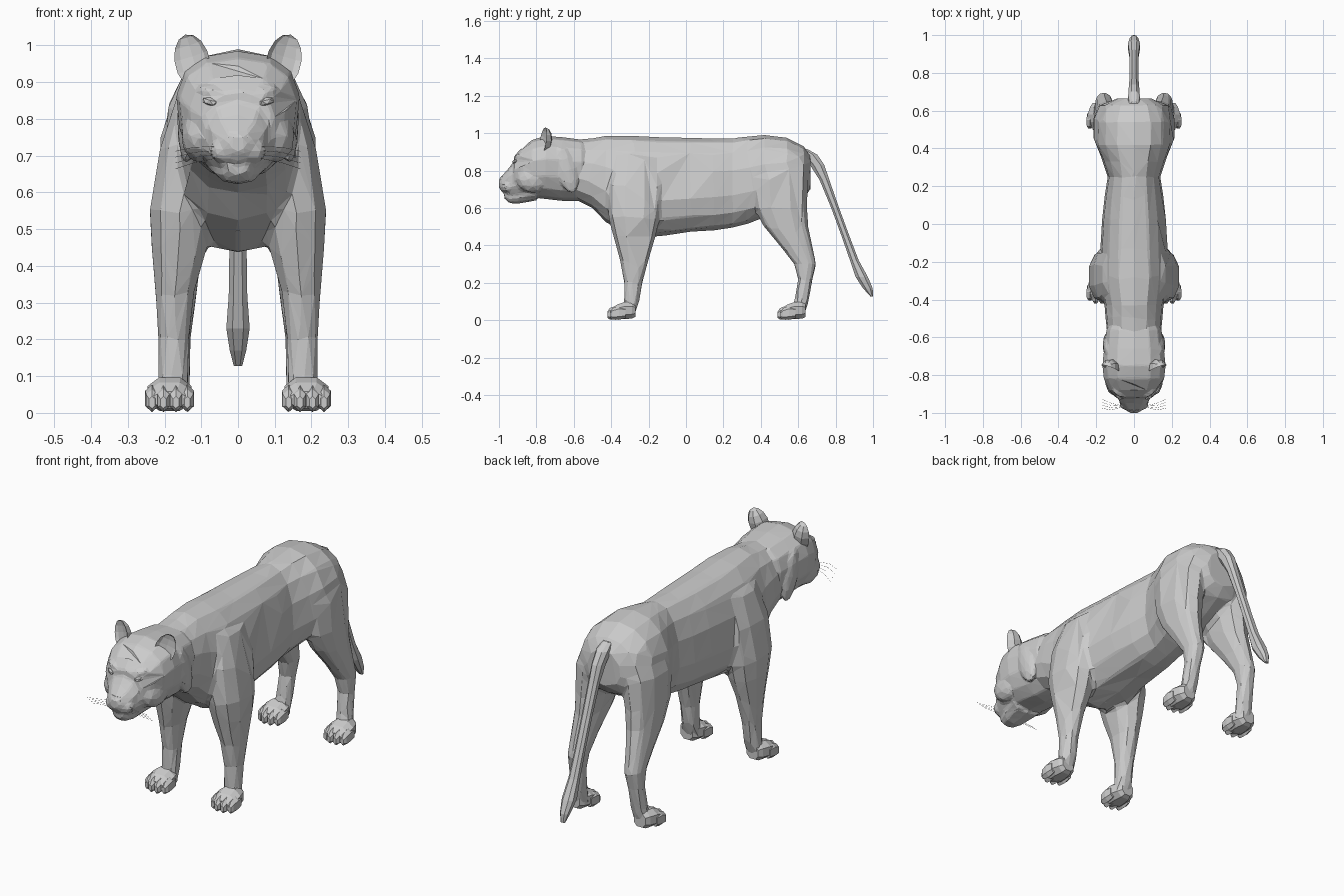
import bpy, bmesh, math
from mathutils import Matrix, Vector, Euler


def finish(name, bm):
    bmesh.ops.recalc_face_normals(bm, faces=bm.faces)
    me = bpy.data.meshes.new(name)
    bm.to_mesh(me)
    bm.free()
    ob = bpy.data.objects.new(name, me)
    bpy.context.collection.objects.link(ob)
    return ob


def fuse(ob, voxel, ratio, smooth=2):
    """Merge overlapping volumes into one skin, then facet it."""
    m = ob.modifiers.new("skin", 'REMESH')
    m.mode = 'VOXEL'
    m.voxel_size = voxel
    m = ob.modifiers.new("soften", 'SMOOTH')
    m.factor = 0.5
    m.iterations = smooth
    m = ob.modifiers.new("facet", 'DECIMATE')
    m.ratio = ratio
    m.use_symmetry = True


def skin_rings(bm, rings):
    vs = [[bm.verts.new(p) for p in r] for r in rings]
    n = len(vs[0])
    for a, b in zip(vs, vs[1:]):
        for i in range(n):
            j = (i + 1) % n
            bm.faces.new((a[i], a[j], b[j], b[i]))
    bm.faces.new(vs[0])
    bm.faces.new(vs[-1])


def unit_ring(n, p):
    out = []
    for i in range(n):
        a = math.tau * (i + 0.5) / n
        c, s = math.cos(a), math.sin(a)
        out.append((math.copysign(abs(c) ** p, c), math.copysign(abs(s) ** p, s)))
    return out


def loft_y(bm, secs, n=14, p=0.85, taper=0.0, x=0):
    """Sections (y, z_low, z_high, half_width)."""
    skin_rings(bm, [[(x + w * c * (1 + taper * s), y, (lo + hi) / 2 + s * (hi - lo) / 2)
                     for c, s in unit_ring(n, p)] for y, lo, hi, w in secs])


def loft_z(bm, secs, n=10, p=0.85, side=1):
    """Sections (z, x, y_front, y_back, half_width)."""
    skin_rings(bm, [[(side * (x + w * c), (f + b) / 2 + s * (b - f) / 2, z)
                     for c, s in unit_ring(n, p)] for z, x, f, b, w in secs])


def blob(bm, loc, size, rot=(0, 0, 0), sub=2):
    m = Matrix.LocRotScale(Vector(loc), Euler(rot), Vector(size))
    bmesh.ops.create_icosphere(bm, subdivisions=sub, radius=1, matrix=m)


SIDES = ((1, "left"), (-1, "right"))

# trunk with the four legs
trunk = [(-0.64, 0.67, 0.96, 0.135), (-0.5, 0.60, 0.972, 0.15), (-0.43, 0.525, 0.985, 0.155),
         (-0.28, 0.435, 0.985, 0.185), (-0.13, 0.45, 0.978, 0.177), (0.03, 0.472, 0.974, 0.168),
         (0.15, 0.48, 0.972, 0.154), (0.25, 0.495, 0.973, 0.138), (0.33, 0.515, 0.982, 0.165),
         (0.42, 0.55, 0.99, 0.2), (0.54, 0.60, 0.975, 0.198), (0.63, 0.65, 0.93, 0.16),
         (0.665, 0.70, 0.88, 0.09)]
front_leg = [(0.87, 0.115, -0.38, -0.15, 0.05), (0.72, 0.14, -0.42, -0.12, 0.075),
             (0.55, 0.155, -0.415, -0.14, 0.089), (0.45, 0.16, -0.39, -0.162, 0.078),
             (0.33, 0.172, -0.355, -0.198, 0.055), (0.2, 0.175, -0.332, -0.232, 0.043),
             (0.1, 0.176, -0.332, -0.248, 0.042), (0.03, 0.182, -0.34, -0.275, 0.048)]
hind_leg = [(0.88, 0.10, 0.37, 0.63, 0.07), (0.75, 0.125, 0.35, 0.652, 0.09),
            (0.6, 0.14, 0.365, 0.648, 0.077), (0.5, 0.147, 0.415, 0.654, 0.066),
            (0.4, 0.155, 0.50, 0.675, 0.054), (0.3, 0.16, 0.578, 0.697, 0.046),
            (0.22, 0.165, 0.598, 0.678, 0.039), (0.1, 0.171, 0.58, 0.655, 0.04),
            (0.03, 0.178, 0.56, 0.635, 0.048)]
bm = bmesh.new()
loft_y(bm, trunk, taper=-0.1)
for s, _ in SIDES:
    loft_z(bm, front_leg, side=s)
    loft_z(bm, hind_leg, side=s)
fuse(finish("body_and_legs", bm), 0.013, 0.028, 1)

# head: skull, muzzle, chin, brows, cheeks, jaw ruff
bm = bmesh.new()
loft_y(bm, [(-0.48, 0.66, 0.94, 0.10), (-0.56, 0.637, 0.965, 0.145), (-0.66, 0.637, 0.978, 0.158),
            (-0.75, 0.648, 0.985, 0.167), (-0.82, 0.655, 0.965, 0.159), (-0.88, 0.66, 0.92, 0.132),
            (-0.92, 0.67, 0.875, 0.095)], taper=0.1)
loft_y(bm, [(-0.80, 0.65, 0.89, 0.13), (-0.90, 0.65, 0.875, 0.10), (-0.95, 0.66, 0.81, 0.074),
            (-0.985, 0.685, 0.77, 0.043), (-1.0, 0.71, 0.755, 0.022)], n=10)
loft_y(bm, [(-0.80, 0.64, 0.74, 0.09), (-0.90, 0.622, 0.72, 0.065), (-0.945, 0.626, 0.70, 0.045),
            (-0.972, 0.65, 0.70, 0.028)], n=10)
for s, _ in SIDES:
    blob(bm, (s * 0.036, -0.948, 0.715), (0.042, 0.04, 0.038))
    blob(bm, (s * 0.07, -0.89, 0.873), (0.045, 0.026, 0.017), (0, -s * 0.25, s * 0.4))
    blob(bm, (s * 0.105, -0.82, 0.755), (0.05, 0.09, 0.075))
    blob(bm, (s * 0.14, -0.64, 0.80), (0.026, 0.055, 0.13), (0.3, 0, 0))
fuse(finish("head", bm), 0.008, 0.055)

# cupped ears
for s, label in SIDES:
    bm = bmesh.new()
    bmesh.ops.create_uvsphere(bm, u_segments=8, v_segments=7, radius=1)
    for v in bm.verts:
        if v.co.y < -0.01:
            v.co.y *= -0.3
    bm.transform(Matrix.LocRotScale(Vector((s * 0.124, -0.765, 0.955)),
                                    Euler((-0.1, s * 0.3, s * 0.3)), Vector((0.05, 0.05, 0.078))))
    finish(label + "_ear", bm)

# eyes, nose
for s, label in SIDES:
    bm = bmesh.new()
    blob(bm, (s * 0.078, -0.915, 0.847), (0.024, 0.013, 0.012), (0, -s * 0.25, s * 0.5), 1)
    finish(label + "_eye", bm)
bm = bmesh.new()
loft_z(bm, [(0.767, 0, -0.99, -0.96, 0.028), (0.75, 0, -1.0, -0.96, 0.032),
            (0.72, 0, -1.0, -0.96, 0.01)], n=6)
finish("nose", bm)

# paws: broad foot, four toes, claws
for s, label in SIDES:
    for where, y in (("front", -0.42), ("hind", 0.49)):
        bm = bmesh.new()
        x = s * 0.186
        loft_y(bm, [(y + 0.018, 0.012, 0.06, 0.045), (y + 0.05, 0.003, 0.085, 0.063),
                    (y + 0.09, 0.003, 0.1, 0.064), (y + 0.13, 0.005, 0.1, 0.05),
                    (y + 0.15, 0.015, 0.09, 0.035)], n=8, x=x)
        for i, dx in enumerate((-0.048, -0.017, 0.017, 0.048)):
            back = 0.016 if i in (0, 3) else 0
            loft_y(bm, [(y + back, 0.012, 0.045, 0.009), (y + back + 0.012, 0.003, 0.064, 0.018),
                        (y + back + 0.045, 0.002, 0.077, 0.021), (y + back + 0.08, 0.01, 0.07, 0.015)],
                   n=6, x=x + dx)
            tip = Matrix.Translation((x + dx, y + 0.006 + back, 0.016)) @ Matrix.Rotation(2.6, 4, 'X')
            bmesh.ops.create_cone(bm, segments=4, radius1=0.005, radius2=0, depth=0.02,
                                  cap_ends=True, matrix=tip)
        finish(label + "_" + where + "_paw", bm)

# tail with tuft
bm = bmesh.new()
loft_z(bm, [(0.915, 0, 0.58, 0.65, 0.025), (0.885, 0, 0.61, 0.705, 0.033), (0.83, 0, 0.66, 0.742, 0.03),
            (0.75, 0, 0.712, 0.768, 0.027), (0.6, 0, 0.775, 0.82, 0.025), (0.45, 0, 0.83, 0.875, 0.025),
            (0.32, 0, 0.875, 0.925, 0.027), (0.23, 0, 0.905, 0.975, 0.034),
            (0.17, 0, 0.945, 1.0, 0.024), (0.127, 0, 0.985, 1.0, 0.012)], n=8)
finish("tail", bm)

# whiskers
cu = bpy.data.curves.new("whiskers", 'CURVE')
cu.dimensions = '3D'
cu.bevel_depth = 0.0006
cu.bevel_resolution = 0
for s, _ in SIDES:
    for i in range(4):
        pts = ((0.05, -0.965, 0.725 - 0.01 * i), (0.12, -0.985 + 0.012 * i, 0.723 - 0.014 * i),
               (0.17, -0.975 + 0.016 * i, 0.712 - 0.016 * i))
        sp = cu.splines.new('POLY')
        sp.points.add(2)
        for p, q in zip(sp.points, pts):
            p.co = (s * q[0], q[1], q[2], 1)
bpy.context.collection.objects.link(bpy.data.objects.new("whiskers", cu))
